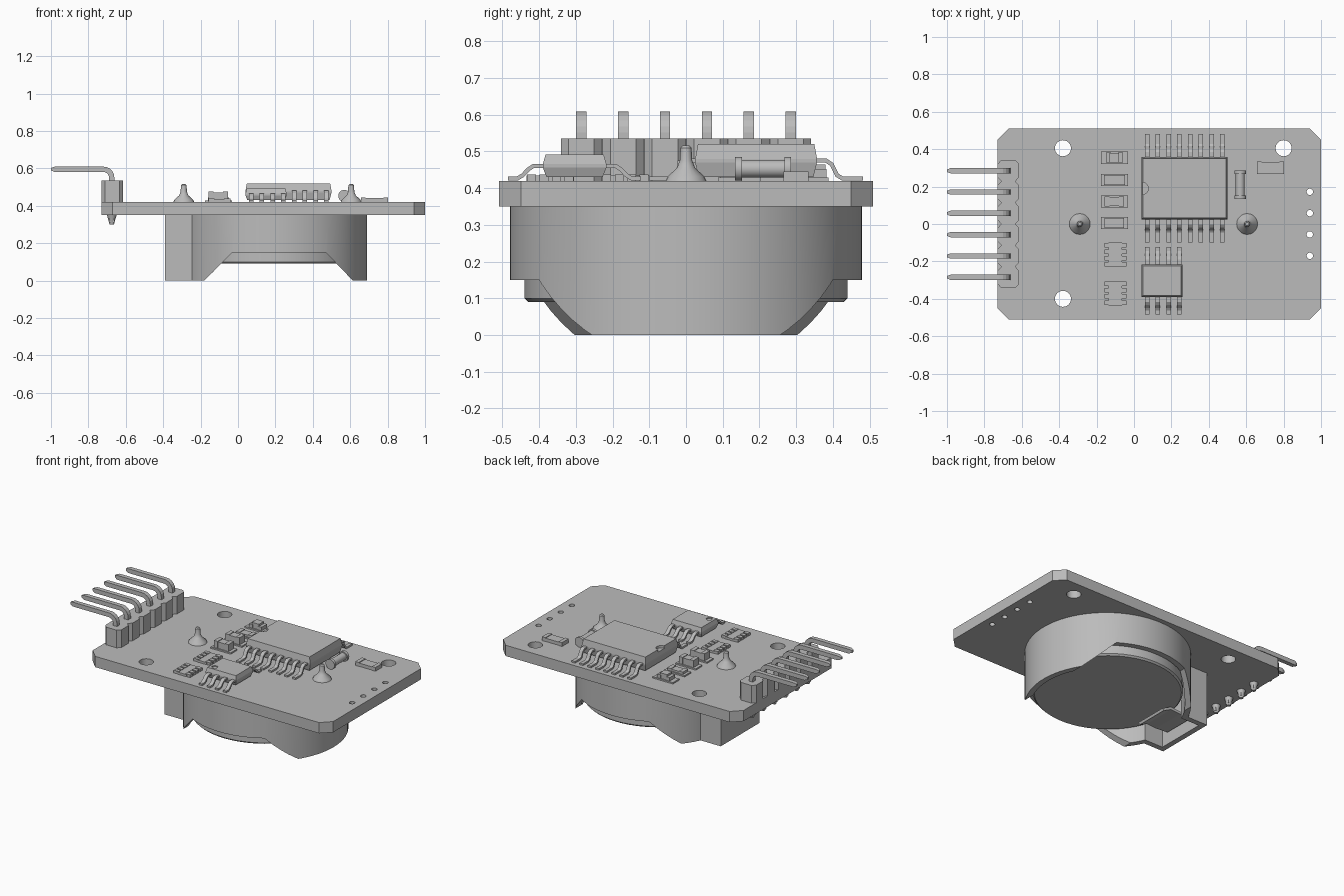
import bpy, bmesh, math
from mathutils import Vector

if "Cube" in bpy.data.objects:
    bpy.data.objects.remove(bpy.data.objects["Cube"], do_unlink=True)

grey = bpy.data.materials.new("plain grey")
grey.use_nodes = True
grey.diffuse_color = (0.5, 0.5, 0.5, 1)
grey.node_tree.nodes["Principled BSDF"].inputs["Base Color"].default_value = (0.5, 0.5, 0.5, 1)

BOARD_BOTTOM, BOARD_TOP = 0.35, 0.42


def finish(name, bm, smooth=False):
    bmesh.ops.recalc_face_normals(bm, faces=bm.faces)
    mesh = bpy.data.meshes.new(name)
    bm.to_mesh(mesh)
    bm.free()
    mesh.materials.append(grey)
    ob = bpy.data.objects.new(name, mesh)
    bpy.context.collection.objects.link(ob)
    if smooth:
        shade(ob)
    return ob


def activate(ob):
    bpy.ops.object.select_all(action='DESELECT')
    ob.select_set(True)
    bpy.context.view_layer.objects.active = ob


def shade(ob):
    activate(ob)
    bpy.ops.object.shade_smooth_by_angle(angle=math.radians(30))


def loft(name, loops, smooth=False):
    """Skin matching closed loops of 3D points and cap both ends."""
    bm = bmesh.new()
    rings = [[bm.verts.new(p) for p in loop] for loop in loops]
    n = len(rings[0])
    for low, high in zip(rings, rings[1:]):
        for i in range(n):
            j = (i + 1) % n
            bm.faces.new((low[i], low[j], high[j], high[i]))
    bm.faces.new(rings[0])
    bm.faces.new(rings[-1])
    return finish(name, bm, smooth)


def prism(name, outline, axis, lo, hi, smooth=False):
    place = {'x': lambda a, b, t: (t, a, b),
             'y': lambda a, b, t: (a, t, b),
             'z': lambda a, b, t: (a, b, t)}[axis]
    return loft(name, [[place(a, b, t) for a, b in outline] for t in (lo, hi)], smooth)


def rect(cx, cy, sx, sy):
    return [(cx + i * sx / 2, cy + j * sy / 2) for i, j in ((-1, -1), (1, -1), (1, 1), (-1, 1))]


def oval(cx, cy, rx, ry, n=24):
    return [(cx + rx * math.cos(math.tau * i / n), cy + ry * math.sin(math.tau * i / n)) for i in range(n)]


def box(name, cx, cy, sx, sy, z0, z1):
    return prism(name, rect(cx, cy, sx, sy), 'z', z0, z1)


def turned(name, cx, cy, profile, n=16):
    """Round part from (radius, z) pairs."""
    return loft(name, [[(x, y, z) for x, y in oval(cx, cy, r, r, n)] for r, z in profile], True)


def ribbon(path, thick):
    """Outline of a bent strip with mitred corners."""
    pts = [Vector(p) for p in path]
    left, right = [], []
    for i, p in enumerate(pts):
        d0 = (p - pts[max(i - 1, 0)]).normalized() if i else (pts[1] - p).normalized()
        d1 = (pts[i + 1] - p).normalized() if i < len(pts) - 1 else d0
        n0, n1 = Vector((-d0.y, d0.x)), Vector((-d1.y, d1.x))
        m = (n0 + n1).normalized()
        off = m * (thick / 2 / max(m.dot(n1), 0.4))
        left.append(tuple(p + off))
        right.append(tuple(p - off))
    return left + right[::-1]


def boolean(ob, tool, operation='DIFFERENCE'):
    mod = ob.modifiers.new("cut", 'BOOLEAN')
    mod.operation, mod.object, mod.solver = operation, tool, 'EXACT'
    activate(ob)
    bpy.ops.object.modifier_apply(modifier=mod.name)
    bpy.data.objects.remove(tool, do_unlink=True)


# Circuit board with mounting and wire holes
x0, x1, w, c = -0.73, 1.0, 0.51, 0.06
board = prism("board", [(x0 + c, -w), (x1 - c, -w), (x1, c - w), (x1, w - c),
                        (x1 - c, w), (x0 + c, w), (x0, w - c), (x0, c - w)],
              'z', BOARD_BOTTOM, BOARD_TOP)
holes = [(-0.38, 0.405, 0.043), (0.8, 0.405, 0.043), (-0.38, -0.4, 0.043)]
holes += [(0.94, y, 0.017) for y in (0.172, 0.058, -0.056, -0.17)]
for x, y, r in holes:
    boolean(board, prism("hole_cutter", oval(x, y, r, r), 'z', 0.3, 0.5))
shade(board)

# Battery holder: oval wall with a square end, hollow, with both sides cut low
holder = prism("battery_holder", oval(0.2, 0, 0.49, 0.48, 72), 'z', 0, BOARD_BOTTOM)
boolean(holder, box("end_block", -0.2, 0, 0.38, 0.4, 0, BOARD_BOTTOM), 'UNION')
hollow = prism("holder_cutter", oval(0.2, 0, 0.455, 0.445, 72), 'z', -0.1, 0.34)
boolean(hollow, box("end_cutter", -0.18, 0, 0.35, 0.33, -0.1, 0.34), 'UNION')
boolean(holder, hollow)
side_notch = [(-0.28, -0.1), (-0.03, 0.15), (0.47, 0.15), (0.71, -0.1)]
boolean(holder, prism("side_cutter", side_notch, 'y', -0.7, 0.7))
shade(holder)

# Coin cell and its spring contact
turned("coin_cell", 0.2, 0, [(0.43, 0.09), (0.44, 0.1), (0.44, 0.345)], 64)
prism("spring_contact", ribbon([(-0.35, 0.3), (-0.34, 0.08), (-0.26, 0.075), (-0.19, 0.08),
                                (-0.13, 0.05)], 0.016), 'y', -0.11, 0.11)

# Pin header with notched body, bent pins and solder below
pin_rows = [-0.285 + 0.114 * i for i in range(6)]
edge = [(-0.615, y + d) for y in pin_rows for d in (-0.035, 0.035)]
front = []
for y in pin_rows:
    front += [(0.038, y - 0.056), (0.058, y - 0.035), (0.058, y + 0.035), (0.038, y + 0.056)]
mid = -0.672
body = [(mid + dx, y) for dx, y in front] + [(mid - dx, y) for dx, y in reversed(front)]
prism("header_body", body, 'z', BOARD_TOP, 0.535)
bend = [(-0.72 + 0.045 * math.cos(a), 0.55 + 0.045 * math.sin(a))
        for a in (math.radians(18 * k) for k in range(6))]
pin_path = [(-0.675, 0.31)] + bend + [(-0.98, 0.595)]
for y in pin_rows:
    prism("header_pin", ribbon(pin_path, 0.028), 'y', y - 0.014, y + 0.014)
    tip = [[(x, y + s * dy, 0.595 + t * dy) for s, t in ((-1, -1), (1, -1), (1, 1), (-1, 1))]
           for x, dy in ((-0.98, 0.014), (-1.0, 0.007))]
    loft("pin_tip", tip)
    turned("pin_solder", -0.675, y, [(0.012, 0.3), (0.018, 0.325), (0.026, BOARD_BOTTOM)], 12)


# Chips with gull wing leads on both long sides
def chip(name, xa, xb, ya, yb, top, leads, reach):
    cx, cy, sx, sy = (xa + xb) / 2, (ya + yb) / 2, xb - xa, yb - ya
    waist = (0.43 + top) / 2
    layers = [(0.43, 0.02), (waist - 0.005, 0), (waist + 0.005, 0), (top, 0.015)]
    ob = loft(name, [[(x, y, z) for x, y in rect(cx, cy, sx - i, sy - i)] for z, i in layers])
    for side in (-1, 1):
        y = cy + side * sy / 2
        path = [(y - side * 0.01, waist), (y + side * 0.025, waist), (y + side * 0.04, waist - 0.01),
                (y + side * 0.055, 0.435), (y + side * 0.07, 0.426), (y + side * reach, 0.426)]
        for i in range(leads):
            x = 0.07 + 0.0575 * i
            prism("chip_lead", ribbon(path, 0.011), 'x', x - 0.012, x + 0.012)
    return ob


large = chip("large_chip", 0.04, 0.5, 0.025, 0.357, 0.52, 8, 0.125)
boolean(large, prism("notch_cutter", oval(0.045, 0.19, 0.032, 0.032), 'z', 0.505, 0.6))
small = chip("small_chip", 0.04, 0.26, -0.39, -0.217, 0.492, 4, 0.095)
boolean(small, prism("dot_cutter", oval(0.08, -0.353, 0.018, 0.018), 'z', 0.485, 0.6))

# Solder joints of the battery holder
for x in (-0.29, 0.605):
    turned("holder_solder", x, 0, [(0.056, 0.42), (0.05, 0.432), (0.025, 0.455), (0.017, 0.475),
                                   (0.015, 0.51), (0.009, 0.516)], 20)

# Small two ended parts: thin pads, end caps and a body
for y, height, length in ((0.355, 0.032, 0.075), (0.235, 0.025, 0.1),
                          (0.12, 0.055, 0.09), (0.005, 0.055, 0.09)):
    box("part_pads", -0.105, y, 0.145, 0.066, BOARD_TOP, 0.429)
    box("part_body", -0.105, y, length, 0.05, BOARD_TOP, BOARD_TOP + height - 0.004)
    for s in (-1, 1):
        box("part_cap", -0.105 + s * length * 0.43, y, 0.026, 0.055, BOARD_TOP, BOARD_TOP + height)
box("indicator_lens", -0.105, 0.355, 0.05, 0.05, 0.44, 0.465)
box("right_resistor", 0.73, 0.3, 0.11, 0.064, BOARD_TOP, 0.441)
for s in (-1, 1):
    box("right_resistor_cap", 0.73 + s * 0.06, 0.3, 0.025, 0.068, BOARD_TOP, 0.445)

# Resistor arrays with four terminals on each side
for y in (-0.165, -0.37):
    box("resistor_array", -0.1, y, 0.07, 0.13, BOARD_TOP, 0.434)
    for i in range(4):
        for s in (-1, 1):
            box("array_terminal", -0.1 + s * 0.042, y - 0.051 + 0.034 * i, 0.034, 0.024,
                BOARD_TOP, 0.438)

# Round diode lying along y, with end caps
prism("diode_body", oval(0.568, 0.453, 0.024, 0.024), 'y', 0.15, 0.27, True)
for y in (0.143, 0.277):
    prism("diode_cap", oval(0.568, 0.453, 0.032, 0.032), 'y', y - 0.009, y + 0.009, True)
